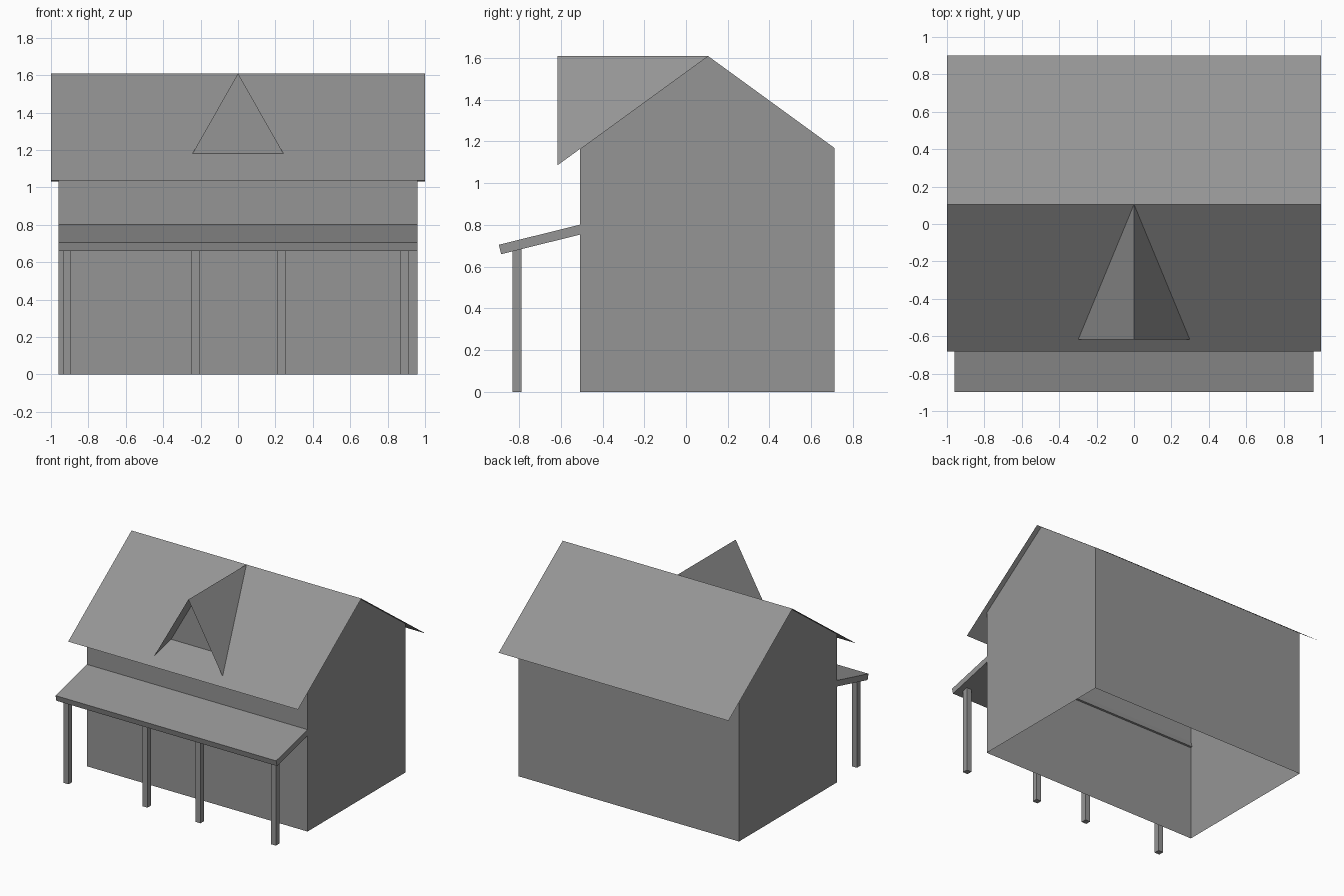
import bpy
import bmesh

if "Cube" in bpy.data.objects:
    bpy.data.objects.remove(bpy.data.objects["Cube"], do_unlink=True)

grey = bpy.data.materials.new("plain_grey")
grey.use_nodes = True
colour = (0.3, 0.3, 0.3, 1)
grey.diffuse_color = colour
grey.node_tree.nodes["Principled BSDF"].inputs["Base Color"].default_value = colour

RIDGE_Y, RIDGE_Z, SLOPE = 0.105, 1.61, 0.727
WALL_X, ROOF_X = 0.96, 1.0
FRONT_Y, BACK_Y = -0.507, 0.712


def roof_z(y):
    """Height of the main roof at depth y."""
    return RIDGE_Z - SLOPE * abs(y - RIDGE_Y)


def add_faces(name, polygons):
    bm = bmesh.new()
    for poly in polygons:
        bm.faces.new([bm.verts.new(p) for p in poly])
    bmesh.ops.remove_doubles(bm, verts=bm.verts, dist=0.0001)
    return finish(name, bm)


def finish(name, bm):
    mesh = bpy.data.meshes.new(name)
    bm.to_mesh(mesh)
    bm.free()
    mesh.materials.append(grey)
    obj = bpy.data.objects.new(name, mesh)
    bpy.context.collection.objects.link(obj)
    return obj


def strip(profile, half_width):
    """Sheets spanning the width, one for each step of a (y, z) profile."""
    w = half_width
    return [[(-w, *a), (w, *a), (w, *b), (-w, *b)]
            for a, b in zip(profile, profile[1:])]


# House walls: two gables, front and back, open underneath
eave_z = roof_z(FRONT_Y)
gable = [(FRONT_Y, 0), (BACK_Y, 0), (BACK_Y, roof_z(BACK_Y)),
         (RIDGE_Y, RIDGE_Z), (FRONT_Y, eave_z)]
walls = [[(WALL_X, *p) for p in gable],
         [(-WALL_X, *p) for p in reversed(gable)]]
walls += strip(gable[:2][:1] + gable[-1:], WALL_X)
walls += strip([gable[2], gable[1]], WALL_X)
add_faces("house_walls", walls)

# Main roof: two thin sheets
add_faces("main_roof", strip([(y, roof_z(y)) for y in (-0.683, RIDGE_Y, 0.9)], ROOF_X))

# Dormer: two triangular roof sheets and a recessed front wall
tip_y, wall_y = -0.617, -0.484
half = 0.298
back, tip = (0, RIDGE_Y, RIDGE_Z), (0, tip_y, RIDGE_Z)
base_z = roof_z(tip_y)
add_faces("dormer_roof", [[back, tip, (-half, tip_y, base_z)],
                          [tip, back, (half, tip_y, base_z)]])
inner = half * (RIDGE_Y - wall_y) / (RIDGE_Y - tip_y)
add_faces("dormer_wall", [[(-inner, wall_y, roof_z(wall_y)),
                           (inner, wall_y, roof_z(wall_y)),
                           (0, wall_y, RIDGE_Z)]])

# Porch roof: sloping slab that meets the front wall
slab = [(-0.897, 0.705), (-0.886, 0.66), (-0.494, 0.757), (-0.505, 0.802)]
ends = [[(WALL_X, *p) for p in slab], [(-WALL_X, *p) for p in reversed(slab)]]
add_faces("porch_roof", ends + strip(slab[::-1] + slab[-1:], WALL_X))

# Porch posts
for i, x in enumerate((-0.914, -0.227, 0.233, 0.89)):
    bm = bmesh.new()
    bmesh.ops.create_cube(bm, size=1)
    bmesh.ops.scale(bm, vec=(0.043, 0.043, 0.685), verts=bm.verts)
    bmesh.ops.translate(bm, vec=(x, -0.81, 0.3425), verts=bm.verts)
    finish(f"porch_post_{i + 1}", bm)
